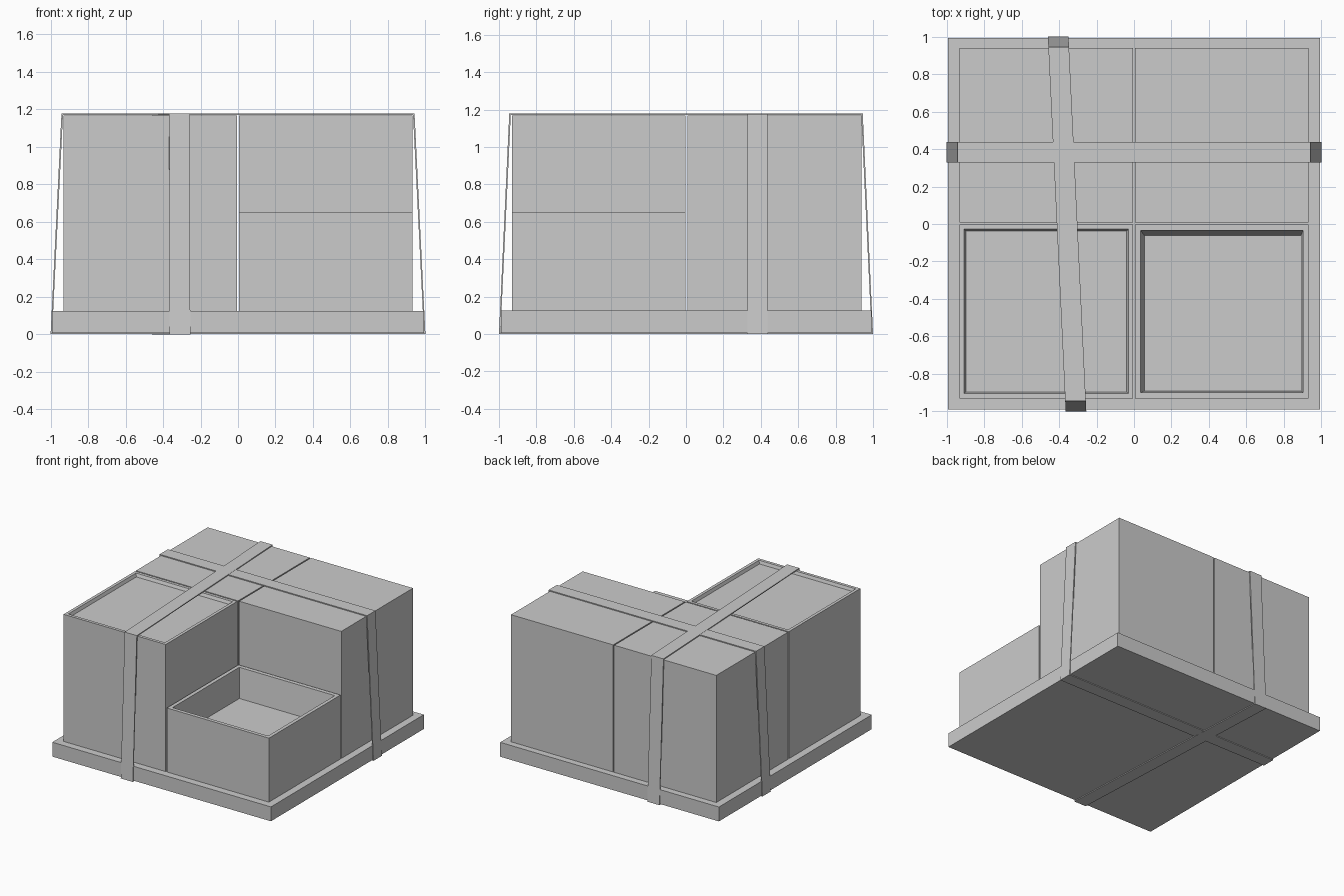
import bpy, bmesh

if "Cube" in bpy.data.objects:
    bpy.data.objects.remove(bpy.data.objects["Cube"])


def add_mesh(name, verts, faces):
    me = bpy.data.meshes.new(name)
    bm = bmesh.new()
    vs = [bm.verts.new(v) for v in verts]
    for f in faces:
        bm.faces.new([vs[i] for i in f])
    bmesh.ops.recalc_face_normals(bm, faces=bm.faces)
    bm.to_mesh(me)
    bm.free()
    ob = bpy.data.objects.new(name, me)
    bpy.context.collection.objects.link(ob)
    return ob


def rect(x0, x1, y0, y1, z):
    return [(x0, y0, z), (x1, y0, z), (x1, y1, z), (x0, y1, z)]


def stack(name, rings):
    """Join rectangular rings into one solid, capped at both ends."""
    verts = [v for r in rings for v in r]
    faces = [(0, 1, 2, 3)]
    for k in range(len(rings) - 1):
        a = 4 * k
        faces += [(a + i, a + (i + 1) % 4, a + 4 + (i + 1) % 4, a + 4 + i) for i in range(4)]
    n = len(verts)
    faces.append((n - 4, n - 3, n - 2, n - 1))
    return add_mesh(name, verts, faces)


def strap(name, place, low, high, top, bottom, t):
    """Flat band looped round the load; place(u, side, z) gives a 3D point."""
    outer = [(-low, bottom), (low, bottom), (high, top), (-high, top)]
    inner = [(-low + t, bottom + t), (low - t, bottom + t), (high - t, top - t), (-high + t, top - t)]
    verts = [place(u, s, z) for s in (-1, 1) for loop in (outer, inner) for u, z in loop]
    faces = []
    for i in range(4):
        j = (i + 1) % 4
        faces += [(i, j, 8 + j, 8 + i), (4 + i, 4 + j, 12 + j, 12 + i),
                  (i, j, 4 + j, 4 + i), (8 + i, 8 + j, 12 + j, 12 + i)]
    return add_mesh(name, verts, faces)


# base tray
B, TOP = 0.125, 1.168
stack("base", [rect(-0.993, 0.992, -0.99, 0.992, z) for z in (0.007, B)])

# two closed boxes at the back
for name, x0, x1 in (("back_left_box", -0.932, -0.005), ("back_right_box", 0.005, 0.932)):
    stack(name, [rect(x0, x1, 0.008, 0.938, z) for z in (B, TOP)])

# full crate, front left, with shallow recessed top
stack("front_left_crate", [
    rect(-0.932, -0.005, -0.93, -0.002, B),
    rect(-0.932, -0.005, -0.93, -0.002, TOP),
    rect(-0.907, -0.03, -0.905, -0.027, TOP),
    rect(-0.897, -0.039, -0.897, -0.037, TOP - 0.025)])

# half-height open crate, front right
stack("front_right_crate", [
    rect(0.005, 0.932, -0.93, -0.002, B),
    rect(0.005, 0.932, -0.93, -0.002, 0.65),
    rect(0.036, 0.903, -0.9, -0.035, 0.65),
    rect(0.056, 0.89, -0.892, -0.062, 0.41)])

# straps: one straight across, one slightly skewed front to back
strap("cross_strap", lambda u, s, z: (u, 0.383 + s * 0.054, z), 1.0, 0.942, 1.177, 0.001, 0.008)
strap("long_strap", lambda u, s, z: (-0.357 - 0.0475 * u + s * 0.055, u, z), 1.0, 0.945, 1.179, 0.0, 0.008)
